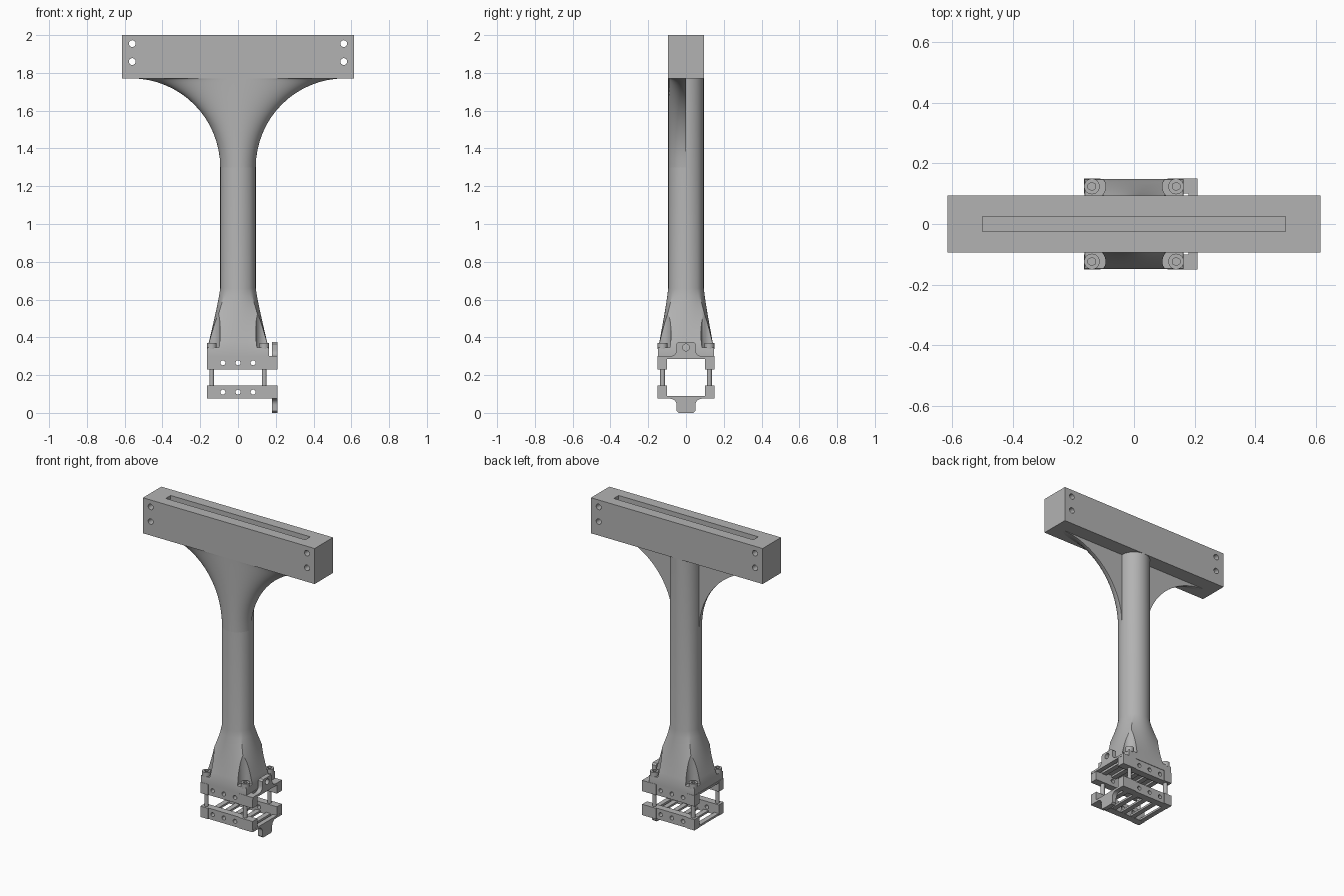
import bpy, bmesh, math
from mathutils import Matrix

if "Cube" in bpy.data.objects:
    bpy.data.objects.remove(bpy.data.objects["Cube"])

grey = bpy.data.materials.new("plain_grey")
grey.use_nodes = True
COLOUR = (0.45, 0.45, 0.45, 1)
grey.diffuse_color = COLOUR
grey.node_tree.nodes["Principled BSDF"].inputs["Base Color"].default_value = COLOUR


def finish(name, bm):
    bmesh.ops.recalc_face_normals(bm, faces=bm.faces)
    mesh = bpy.data.meshes.new(name)
    bm.to_mesh(mesh)
    bm.free()
    mesh.materials.append(grey)
    obj = bpy.data.objects.new(name, mesh)
    bpy.context.collection.objects.link(obj)
    return obj


def box(name, x, y, z):
    bm = bmesh.new()
    bmesh.ops.create_cube(bm, size=1)
    for v in bm.verts:
        v.co = [(r[0] + r[1]) / 2 + c * (r[1] - r[0]) for r, c in zip((x, y, z), v.co)]
    return finish(name, bm)


def cylinder(name, centre, radius, length, axis="Z", sides=24):
    bm = bmesh.new()
    bmesh.ops.create_cone(bm, cap_ends=True, segments=sides, radius1=radius,
                          radius2=radius, depth=length)
    turn = {"Z": Matrix(), "X": Matrix.Rotation(math.pi / 2, 4, "Y"),
            "Y": Matrix.Rotation(math.pi / 2, 4, "X")}[axis]
    bm.transform(Matrix.Translation(centre) @ turn)
    return finish(name, bm)


def loft(name, sections):
    bm = bmesh.new()
    rings = [[bm.verts.new(p) for p in s] for s in sections]
    n = len(rings[0])
    for a, b in zip(rings, rings[1:]):
        for i in range(n):
            j = (i + 1) % n
            bm.faces.new((a[i], a[j], b[j], b[i]))
    bm.faces.new(rings[0])
    bm.faces.new(rings[-1])
    return finish(name, bm)


def activate(obj):
    bpy.ops.object.select_all(action="DESELECT")
    obj.select_set(True)
    bpy.context.view_layer.objects.active = obj


def cut(obj, cutters):
    activate(obj)
    for c in cutters:
        mod = obj.modifiers.new("cut", "BOOLEAN")
        mod.operation, mod.solver, mod.object = "DIFFERENCE", "EXACT", c
        bpy.ops.object.modifier_apply(modifier=mod.name)
        bpy.data.objects.remove(c)


def smooth(obj):
    activate(obj)
    bpy.ops.object.shade_smooth_by_angle(angle=math.radians(30))


# Head beam with a slot and end holes
R = 0.094
beam = box("head_beam", (-0.615, 0.615), (-R, R), (1.77, 2))
cut(beam, [box("slot", (-0.5, 0.5), (-0.025, 0.025), (1.9, 2.1))] +
    [cylinder("hole", (s * 0.56, 0, z), 0.018, 1, "Y") for s in (-1, 1) for z in (1.86, 1.955)])
smooth(beam)

# Round column flaring to a rectangular foot
SCREWS = [(sx * 0.139, sy * 0.124) for sx in (-1, 1) for sy in (-1, 1)]


def column_section(z):
    t = min(1, max(0, (0.66 - z) / 0.32))
    t = t ** 1.15
    points = []
    for i in range(64):
        a = math.tau * i / 64
        c, s = math.cos(a), math.sin(a)
        m = max(abs(c), abs(s))
        points.append(((1 - t) * R * c + t * 0.163 * c / m,
                       (1 - t) * R * s + t * 0.148 * s / m, z))
    return points


column = loft("column", [column_section(z) for z in
                         [0.3, 0.34] + [0.34 + 0.04 * k for k in range(1, 9)] + [1.78]])
cut(column, [cylinder("pocket", (x, y, 0.545), 0.045, 0.4, sides=32) for x, y in SCREWS])
smooth(column)

# Front web sweeping out under the beam
def web_section(k):
    a = math.pi / 2 * k / 16
    half, z = 0.565 - 0.471 * math.cos(a), 1.3 + 0.471 * math.sin(a)
    return [(half * math.cos(b), -R * math.sin(b), z)
            for b in (math.pi * i / 48 for i in range(49))]


smooth(loft("front_web", [web_section(k) for k in range(17)]))

# Socket screws in the foot corners
for x, y in SCREWS:
    screw = cylinder("foot_screw", (x, y, 0.354), 0.026, 0.034)
    cut(screw, [cylinder("socket", (x, y, 0.37), 0.014, 0.03, sides=6)])
    smooth(screw)
    smooth(cylinder("spacer_post", (x, y, 0.1875), 0.013, 0.1))


# Clamp frames: the lower one is the upper one turned over
def clamp(label, flip):
    def zed(z):
        return 0.375 - z if flip else z

    def span(a, b):
        return tuple(sorted((zed(a), zed(b))))

    # Side rails with thicker ends
    for sy, side in ((-1, "front"), (1, "back")):
        def depth(outer):
            return tuple(sorted((sy * 0.1, sy * outer)))
        rail = box(f"{label}_{side}_rail", (-0.165, 0.209), depth(0.15), span(0.23, 0.3))
        cut(rail, [box("recess", (-0.11, 0.11), tuple(sorted((sy * 0.145, sy * 0.2))),
                       span(0.2, 0.35))] +
            [cylinder("hole", (x, sy * 0.125, zed(0.265)), 0.013, 0.2, "Y")
             for x in (-0.08, 0, 0.08)] +
            [cylinder("hole", (0, sy * 0.125, zed(0.265)), 0.012, 1, "X")])
        smooth(rail)

    # Cross slats joining the rails
    for x in (-0.148, -0.074, 0, 0.074, 0.148):
        box(f"{label}_slat", (x - 0.016, x + 0.016), (-0.102, 0.102), span(0.286, 0.299))

    # End plate with a filleted lug
    half = [(0.148, 0.286), (0.148, 0.3), (0.083, 0.3)]
    half += [(0.083 - 0.033 * math.sin(a), 0.333 - 0.033 * math.cos(a))
             for a in (math.pi / 2 * k / 6 for k in range(1, 7))]
    half += [(0.05, 0.365), (0.04, 0.375)]
    outline = half + [(-y, z) for y, z in reversed(half)]
    plate = loft(f"{label}_end_lug", [[(x, y, zed(z)) for y, z in outline]
                                      for x in (0.18, 0.21)])
    cut(plate, [cylinder("hole", (0.2, 0, zed(0.346)), 0.018, 0.2, "X")])
    smooth(plate)


clamp("upper_clamp", False)
clamp("lower_clamp", True)
